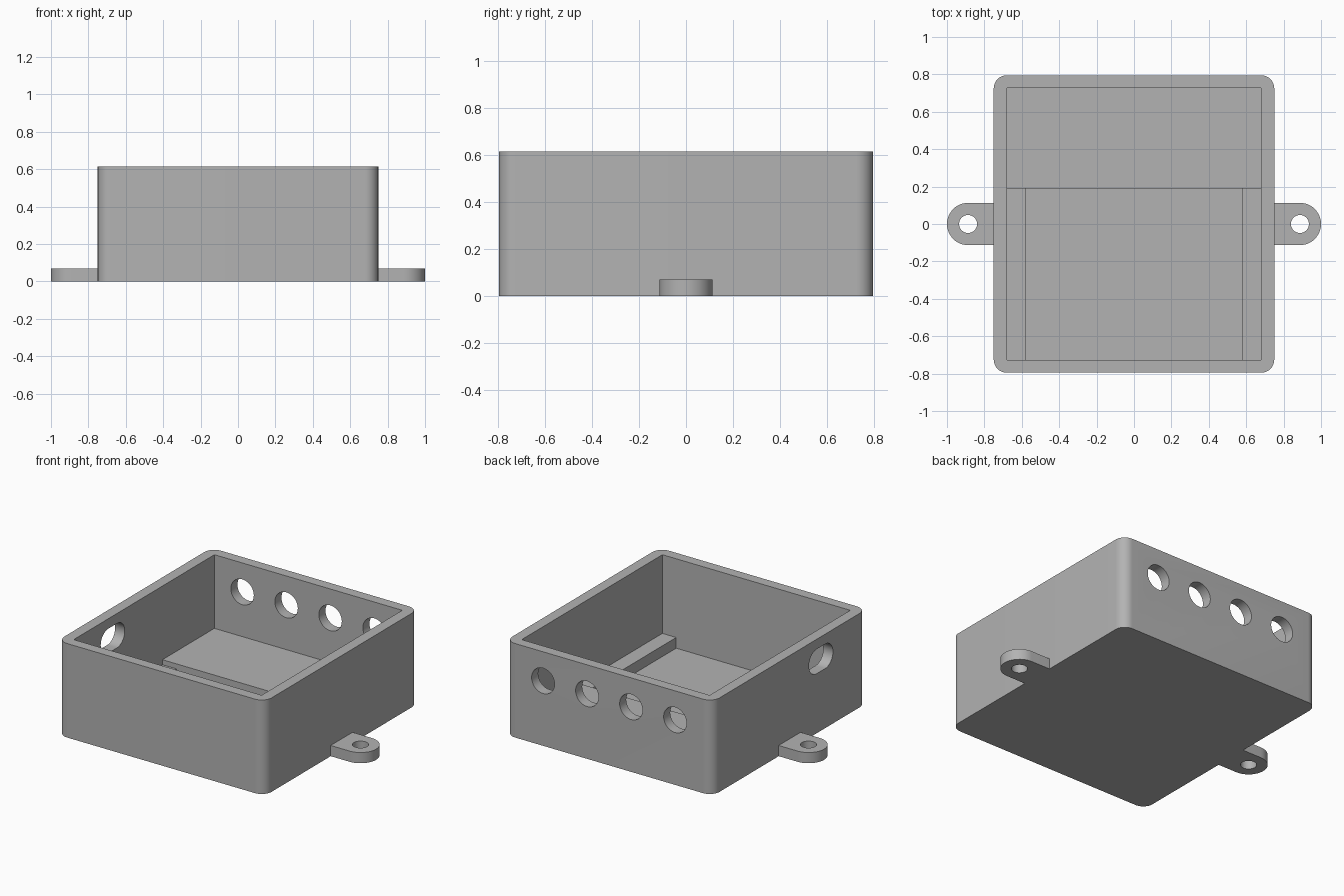
import bpy
import bmesh
from math import pi, cos, sin, radians

if "Cube" in bpy.data.objects:
    bpy.data.objects.remove(bpy.data.objects["Cube"], do_unlink=True)

HALF_X, HALF_Y, HEIGHT = 0.75, 0.795, 0.615
IN_X, IN_Y, FLOOR = 0.68, 0.727, 0.03
TAB_X, TAB_R, TAB_H = 0.887, 0.113, 0.07

grey = bpy.data.materials.new("grey plastic")
grey.use_nodes = True
colour = (0.45, 0.45, 0.45, 1)
grey.diffuse_color = colour
grey.node_tree.nodes["Principled BSDF"].inputs["Base Color"].default_value = colour


def prism(name, outline, low, high, place=lambda u, v, w: (u, v, w)):
    """Extrude a 2D outline from low to high; place maps it into space."""
    bm = bmesh.new()
    face = bm.faces.new([bm.verts.new(place(u, v, low)) for u, v in outline])
    shift = [b - a for a, b in zip(place(0, 0, low), place(0, 0, high))]
    top = bmesh.ops.extrude_face_region(bm, geom=[face])["geom"]
    bmesh.ops.translate(bm, vec=shift, verts=[g for g in top if isinstance(g, bmesh.types.BMVert)])
    bmesh.ops.recalc_face_normals(bm, faces=bm.faces)
    mesh = bpy.data.meshes.new(name)
    bm.to_mesh(mesh)
    bm.free()
    obj = bpy.data.objects.new(name, mesh)
    bpy.context.collection.objects.link(obj)
    mesh.materials.append(grey)
    return obj


def rounded(half_u, half_v, r, cu=0, cv=0, steps=12):
    """Rectangle outline with rounded corners."""
    points = []
    for i, (su, sv) in enumerate([(1, 1), (-1, 1), (-1, -1), (1, -1)]):
        for k in range(steps + 1):
            a = (i + k / steps) * pi / 2
            p = (cu + su * (half_u - r) + r * cos(a), cv + sv * (half_v - r) + r * sin(a))
            if not points or abs(p[0] - points[-1][0]) + abs(p[1] - points[-1][1]) > 1e-5:
                points.append(p)
    if abs(points[0][0] - points[-1][0]) + abs(points[0][1] - points[-1][1]) < 1e-5:
        points.pop()
    return points


def box(u0, u1, v0, v1):
    return [(u0, v0), (u1, v0), (u1, v1), (u0, v1)]


def select(obj):
    bpy.ops.object.select_all(action="DESELECT")
    obj.select_set(True)
    bpy.context.view_layer.objects.active = obj


def cut(obj, cutter):
    select(obj)
    mod = obj.modifiers.new("cut", "BOOLEAN")
    mod.operation, mod.solver, mod.object = "DIFFERENCE", "EXACT", cutter
    bpy.ops.object.modifier_apply(modifier=mod.name)
    bpy.data.objects.remove(cutter, do_unlink=True)


def smooth(obj):
    select(obj)
    bpy.ops.object.shade_smooth_by_angle(angle=radians(30))


# Open box with rounded outer corners and a square cavity
body = prism("box_body", rounded(HALF_X, HALF_Y, 0.07), 0, HEIGHT)
cut(body, prism("cavity", box(-IN_X, IN_X, -IN_Y, IN_Y), FLOOR, 1))

# Row of four cable holes in the back wall
for i in range(4):
    x = (i - 1.5) * 0.3185
    cut(body, prism("cable_hole", rounded(0.083, 0.083, 0.083, x, 0.425), 0.65, 0.9,
                    lambda u, v, w: (u, w, v)))

# Slot in the right wall
cut(body, prism("slot", rounded(0.124, 0.08, 0.08, -0.324, 0.47), -0.85, -0.6,
                lambda u, v, w: (w, u, v)))
smooth(body)

# Raised rear platform and two side rails on the floor
prism("rear_platform", box(-IN_X, IN_X, 0.19, IN_Y), FLOOR, 0.133)
for side, name in ((1, "left_rail"), (-1, "right_rail")):
    prism(name, box(*sorted((side * 0.58, side * IN_X)), -IN_Y, 0.19), FLOOR, 0.1)

# Mounting tabs with screw holes
for side, name in ((1, "left_tab"), (-1, "right_tab")):
    arc = [(-pi / 2 + pi * k / 24) for k in range(25)]
    outline = [(side * (HALF_X - 0.02), -TAB_R)]
    outline += [(side * (TAB_X + TAB_R * cos(a)), TAB_R * sin(a)) for a in arc]
    outline += [(side * (HALF_X - 0.02), TAB_R)]
    tab = prism(name, outline, 0, TAB_H)
    cut(tab, prism("screw_hole", rounded(0.048, 0.048, 0.048, side * TAB_X, 0), -0.1, 0.2))
    smooth(tab)
